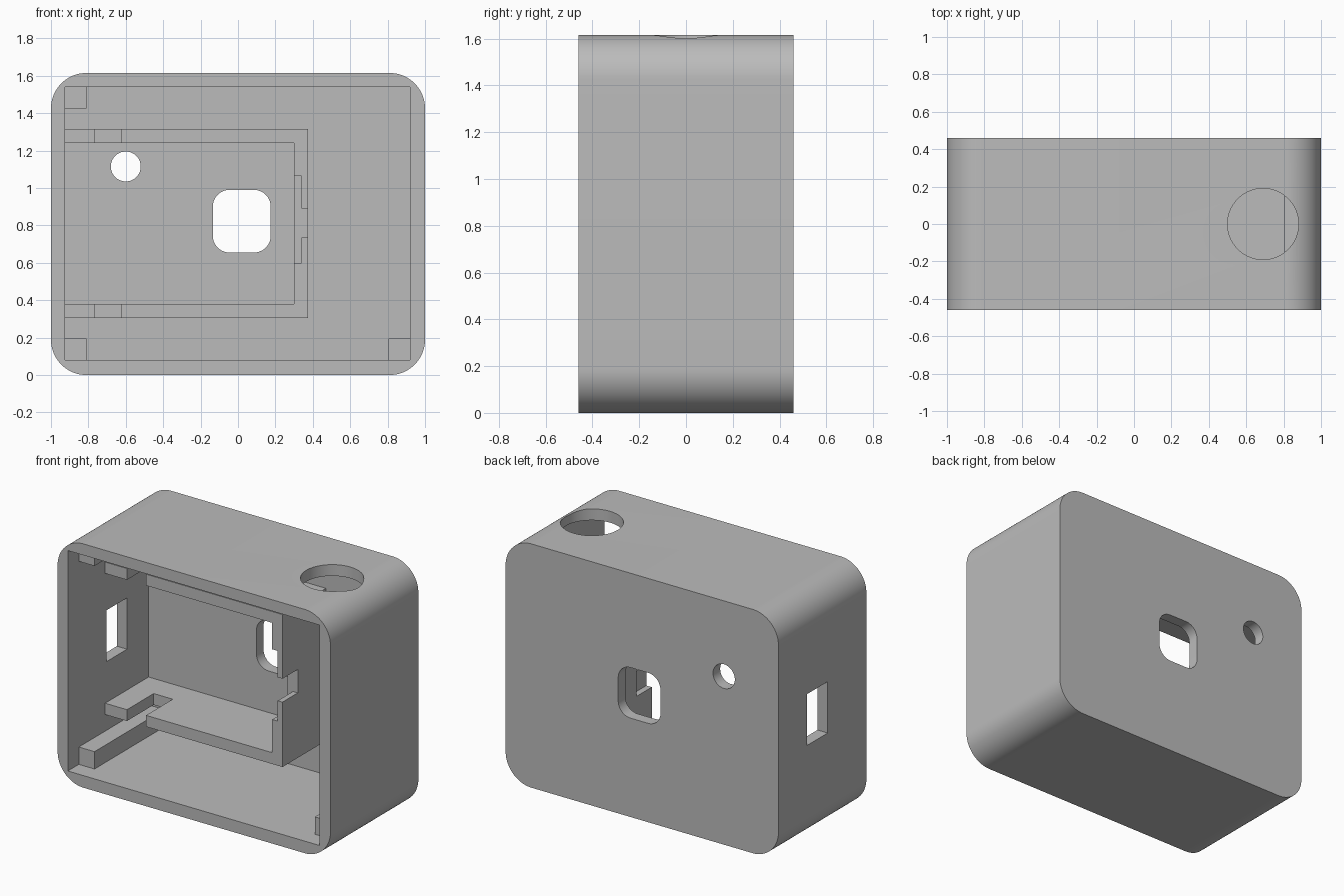
import bpy, bmesh, math
from mathutils import Matrix

if "Cube" in bpy.data.objects:
    bpy.data.objects.remove(bpy.data.objects["Cube"], do_unlink=True)

GREY = (0.5, 0.5, 0.5, 1)
mat = bpy.data.materials.new("matte grey plastic")
mat.use_nodes = True
mat.diffuse_color = GREY
mat.node_tree.nodes["Principled BSDF"].inputs["Base Color"].default_value = GREY


def finish(name, bm):
    bmesh.ops.recalc_face_normals(bm, faces=bm.faces[:])
    mesh = bpy.data.meshes.new(name)
    bm.to_mesh(mesh)
    bm.free()
    mesh.materials.append(mat)
    obj = bpy.data.objects.new(name, mesh)
    bpy.context.collection.objects.link(obj)
    return obj


def prism(name, points, y0, y1):
    """Extrude an x-z outline from y0 to y1."""
    bm = bmesh.new()
    face = bm.faces.new([bm.verts.new((x, y0, z)) for x, z in points])
    new = bmesh.ops.extrude_face_region(bm, geom=[face])["geom"]
    moved = [v for v in new if isinstance(v, bmesh.types.BMVert)]
    bmesh.ops.translate(bm, verts=moved, vec=(0, y1 - y0, 0))
    return finish(name, bm)


def box(name, x0, x1, y0, y1, z0, z1):
    return prism(name, [(x0, z0), (x1, z0), (x1, z1), (x0, z1)], y0, y1)


def rounded(x0, x1, z0, z1, r, steps):
    """Outline of a rectangle with round corners."""
    centres = [(x1 - r, z1 - r), (x0 + r, z1 - r), (x0 + r, z0 + r), (x1 - r, z0 + r)]
    points = []
    for i, (cx, cz) in enumerate(centres):
        for s in range(steps + 1):
            a = math.pi / 2 * (i + s / steps)
            points.append((cx + r * math.cos(a), cz + r * math.sin(a)))
    return points


def cylinder(name, r, depth, matrix):
    bm = bmesh.new()
    bmesh.ops.create_cone(bm, cap_ends=True, segments=64, radius1=r, radius2=r,
                          depth=depth, matrix=matrix)
    return finish(name, bm)


def select(obj):
    bpy.ops.object.select_all(action="DESELECT")
    obj.select_set(True)
    bpy.context.view_layer.objects.active = obj


def cut(obj, cutters):
    for cutter in cutters:
        cutter.hide_render = True
        mod = obj.modifiers.new("cut", "BOOLEAN")
        mod.operation = "DIFFERENCE"
        mod.solver = "EXACT"
        mod.object = cutter
        select(obj)
        bpy.ops.object.modifier_apply(modifier=mod.name)
        bpy.data.objects.remove(cutter, do_unlink=True)


# Case shell: rounded block, open at the front, with its openings
shell = prism("case_shell", rounded(-1, 1, 0, 1.615, 0.19, 20), -0.46, 0.46)
cut(shell, [
    box("cavity", -0.925, 0.92, -0.6, 0.385, 0.08, 1.54),
    prism("back_window", rounded(-0.135, 0.175, 0.655, 0.99, 0.09, 10), 0.3, 0.6),
    cylinder("back_round_hole", 0.08, 0.4,
             Matrix.Translation((-0.6, 0.45, 1.115)) @ Matrix.Rotation(math.pi / 2, 4, "X")),
    cylinder("top_button_hole", 0.19, 0.4, Matrix.Translation((0.69, 0, 1.6))),
    box("side_port", -1.2, -0.85, -0.055, 0.16, 0.65, 0.99),
])
select(shell)
bpy.ops.object.shade_smooth_by_angle(angle=math.radians(30))

# Board cradle: U-shaped rail standing on the back wall, with clip notches
cradle = prism("board_cradle", [
    (-0.935, 0.305), (0.375, 0.305), (0.375, 1.315), (-0.935, 1.315),
    (-0.935, 1.24), (0.3, 1.24), (0.3, 0.38), (-0.935, 0.38)], -0.07, 0.395)
cut(cradle, [
    box("clip_notches", -0.765, -0.625, -0.2, 0.21, 0.2, 1.4),
    box("connector_pocket", 0.2, 0.34, -0.2, 0.09, 0.6, 1.065),
    box("cable_slot", 0.2, 0.45, -0.2, 0.09, 0.735, 0.89),
])

# Corner posts that hold the lid, set back from the front rim
for name, x0, x1, z0, z1 in [
        ("top_right_post", -0.935, -0.81, 1.425, 1.55),
        ("bottom_right_post", -0.935, -0.81, 0.07, 0.195),
        ("bottom_left_post", 0.805, 0.93, 0.07, 0.195)]:
    box(name, x0, x1, -0.345, 0.395, z0, z1)
